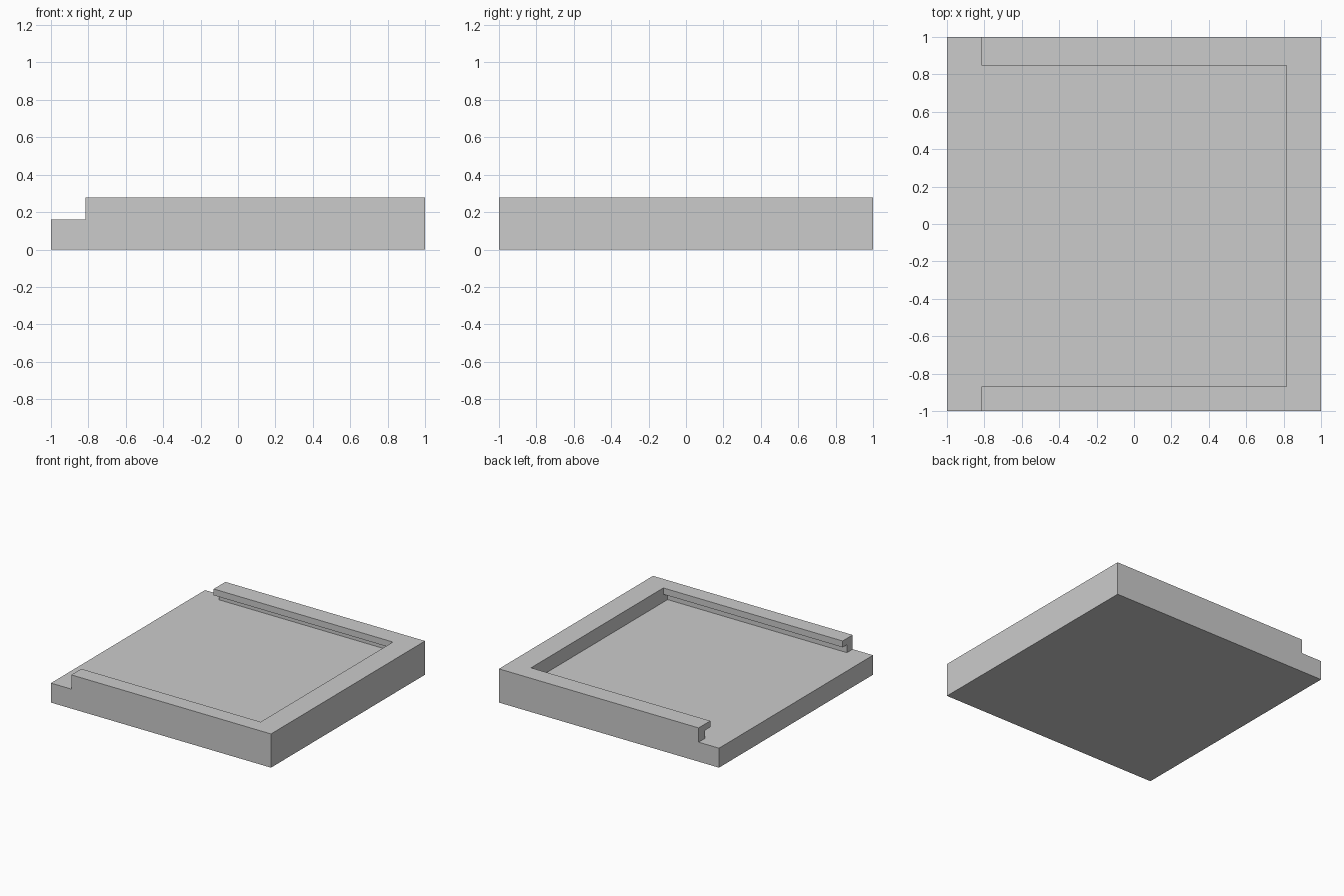
import bpy
import bmesh

cube = bpy.data.objects.get("Cube")
if cube:
    bpy.data.objects.remove(cube, do_unlink=True)

grey = bpy.data.materials.new("light_grey")
grey.use_nodes = True
colour = (0.6, 0.6, 0.6, 1)
grey.diffuse_color = colour
grey.node_tree.nodes["Principled BSDF"].inputs["Base Color"].default_value = colour

FLOOR, LIP, TOP = 0.16, 0.225, 0.277   # heights of floor, lip underside, rim
OPEN_X, WALL_X = -0.815, 0.815         # open end of rails, inner face of end wall


def extrude_profile(name, points, axis, start, end):
    """Extrude a closed outline along axis 'x' (points are y, z) or 'z' (points are x, y)."""
    def place(p, d):
        return (d, *p) if axis == "x" else (*p, d)
    bm = bmesh.new()
    face = bm.faces.new([bm.verts.new(place(p, start)) for p in points])
    ext = bmesh.ops.extrude_face_region(bm, geom=[face])
    verts = [v for v in ext["geom"] if isinstance(v, bmesh.types.BMVert)]
    bmesh.ops.translate(bm, verts=verts, vec=place((0, 0), end - start))
    bmesh.ops.recalc_face_normals(bm, faces=bm.faces)
    mesh = bpy.data.meshes.new(name)
    bm.to_mesh(mesh)
    bm.free()
    mesh.materials.append(grey)
    obj = bpy.data.objects.new(name, mesh)
    bpy.context.collection.objects.link(obj)
    return obj


def rail(name, side, web, lip):
    """Side rail whose lip overhangs a groove along the floor."""
    outline = [(1, FLOOR), (1, TOP), (lip, TOP), (lip, LIP), (web, LIP), (web, FLOOR)]
    return extrude_profile(name, [(side * y, z) for y, z in outline], "x", OPEN_X, WALL_X)


# Solid base slab
square = [(-1, -1), (1, -1), (1, 1), (-1, 1)]
extrude_profile("base_slab", square, "z", 0, FLOOR)

# Closed end wall
extrude_profile("end_wall", [(WALL_X, -1), (1, -1), (1, 1), (WALL_X, 1)], "z", FLOOR, TOP)

# Grooved rails along both sides
rail("front_rail", -1, 0.925, 0.87)
rail("back_rail", 1, 0.92, 0.848)
